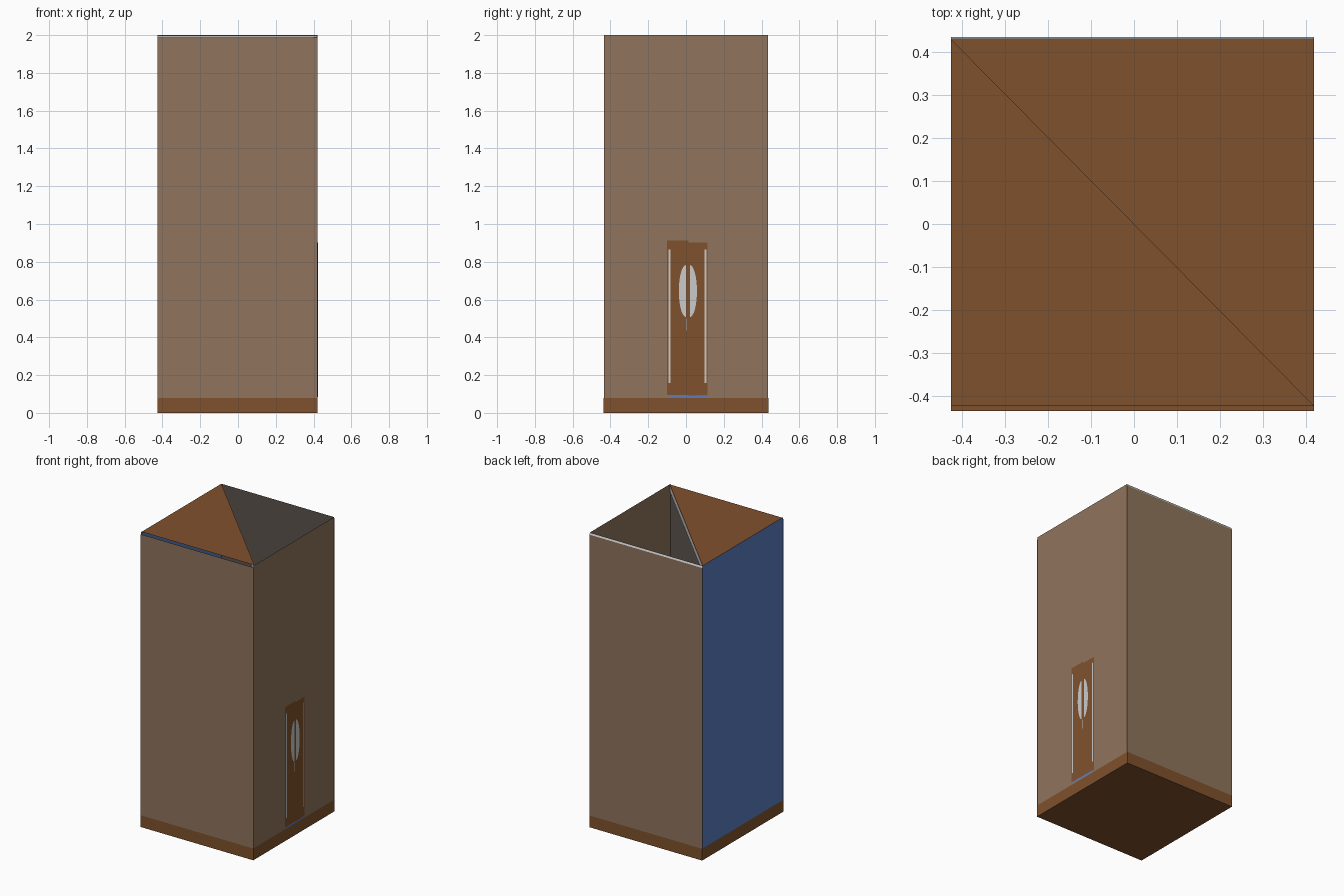
import bpy, math

if "Cube" in bpy.data.objects:
    bpy.data.objects.remove(bpy.data.objects["Cube"])


def material(name, r, g, b):
    lin = [((c / 255 + 0.055) / 1.055) ** 2.4 for c in (r, g, b)]
    m = bpy.data.materials.new(name)
    m.diffuse_color = (*lin, 1)
    m.use_nodes = True
    m.node_tree.nodes["Principled BSDF"].inputs["Base Color"].default_value = m.diffuse_color
    return m


BROWN = material("brown wood", 128, 81, 44)
TAN = material("tan wall", 144, 117, 93)
BLUE = material("blue wall", 92, 126, 195)
DARK = material("dark warm gray", 93, 83, 77)
LIGHT = material("light gray glass", 203, 203, 203)


def mesh(name, verts, faces, mat):
    me = bpy.data.meshes.new(name)
    me.from_pydata(verts, [], faces)
    me.materials.append(mat)
    ob = bpy.data.objects.new(name, me)
    bpy.context.collection.objects.link(ob)
    return ob


def sheet(name, verts, mat):
    return mesh(name, verts, [tuple(range(len(verts)))], mat)


def box(name, lo, hi, mat):
    v = [(x, y, z) for z in (lo[2], hi[2]) for y in (lo[1], hi[1]) for x in (lo[0], hi[0])]
    f = [(0, 2, 3, 1), (4, 5, 7, 6), (0, 1, 5, 4), (1, 3, 7, 5), (3, 2, 6, 7), (2, 0, 4, 6)]
    return mesh(name, v, f, mat)


def wall(name, a, b, z0, z1, mat):
    """Upright sheet from plan point a to b."""
    return sheet(name, [(*a, z0), (*b, z0), (*b, z1), (*a, z1)], mat)


X0, X1, Y0, Y1 = -0.427, 0.42, -0.436, 0.436
BASE, FRONT_TOP, TOP = 0.08, 1.987, 2.0

# Plinth and floor
box("base", (X0, Y0, 0), (X1, Y1, BASE), BROWN)

# Four thin walls
wall("front_wall", (X0, Y0), (X1, Y0), BASE, FRONT_TOP, TAN)
wall("right_wall", (X1, Y0 + .003), (X1, Y1 - .003), BASE, TOP, TAN)
wall("back_wall", (X1, Y1), (X0, Y1), BASE, FRONT_TOP, TAN)
wall("left_wall", (X0, Y1 - .003), (X0, Y0 + .003), BASE, TOP, BLUE)

# Gray linings inside the front and back walls
wall("front_lining", (X1, Y0 + .003), (X0, Y0 + .003), BASE, FRONT_TOP, DARK)
wall("back_lining", (X0, Y1 - .005), (X1, Y1 - .005), BASE, TOP, DARK)
sheet("back_wall_cap", [(X0, Y1 - .005, TOP - .002), (X1, Y1 - .005, TOP - .002),
                        (X1, Y1, FRONT_TOP), (X0, Y1, FRONT_TOP)], LIGHT)

# Half roof, open on the far side of the diagonal
RY = -0.424
sheet("roof", [(X0, RY, TOP), (X1, RY, TOP), (X0, Y1 - .005, TOP)], BROWN)
wall("roof_diagonal_edge", (X1 - .002, RY), (X0, Y1 - .007), TOP - .05, TOP - .001, LIGHT)


# Door details all lie on a slightly turned plane in front of the right wall
def on_door(y, z, off):
    return (0.4208 + (0.115 - y) * 0.016 + off, y, z)


def door_plate(name, y0, y1, z0, z1, off, mat):
    pts = [(y0, z0), (y1, z0), (y1, z1), (y0, z1)]
    return sheet(name, [on_door(y, z, off) for y, z in pts], mat)


door_plate("door_leaf_left", -0.10, 0.012, 0.095, 0.912, 0, BROWN)
door_plate("door_leaf_right", 0.012, 0.115, 0.092, 0.902, 0, BROWN)
door_plate("door_sill", -0.09, 0.112, 0.083, 0.095, 0, BLUE)
for side, y in (("left", -0.092), ("right", 0.098)):
    door_plate("glass_strip_" + side, y, y + 0.01, 0.157, 0.865, 0.001, LIGHT)
door_plate("door_gap", 0.003, 0.006, 0.435, 0.50, 0.001, LIGHT)

# Half-oval windows, one per leaf
for side, s, y in (("left", -1, 0.0), ("right", 1, 0.02)):
    arc = [-math.pi / 2 + s * math.pi * i / 16 for i in range(17)]
    pts = [(y + 0.038 * math.cos(a), 0.645 + 0.138 * math.sin(a)) for a in arc]
    if s < 0:
        pts = pts[::-1]
    sheet("oval_window_" + side, [on_door(p, z, 0.001) for p, z in pts], LIGHT)
